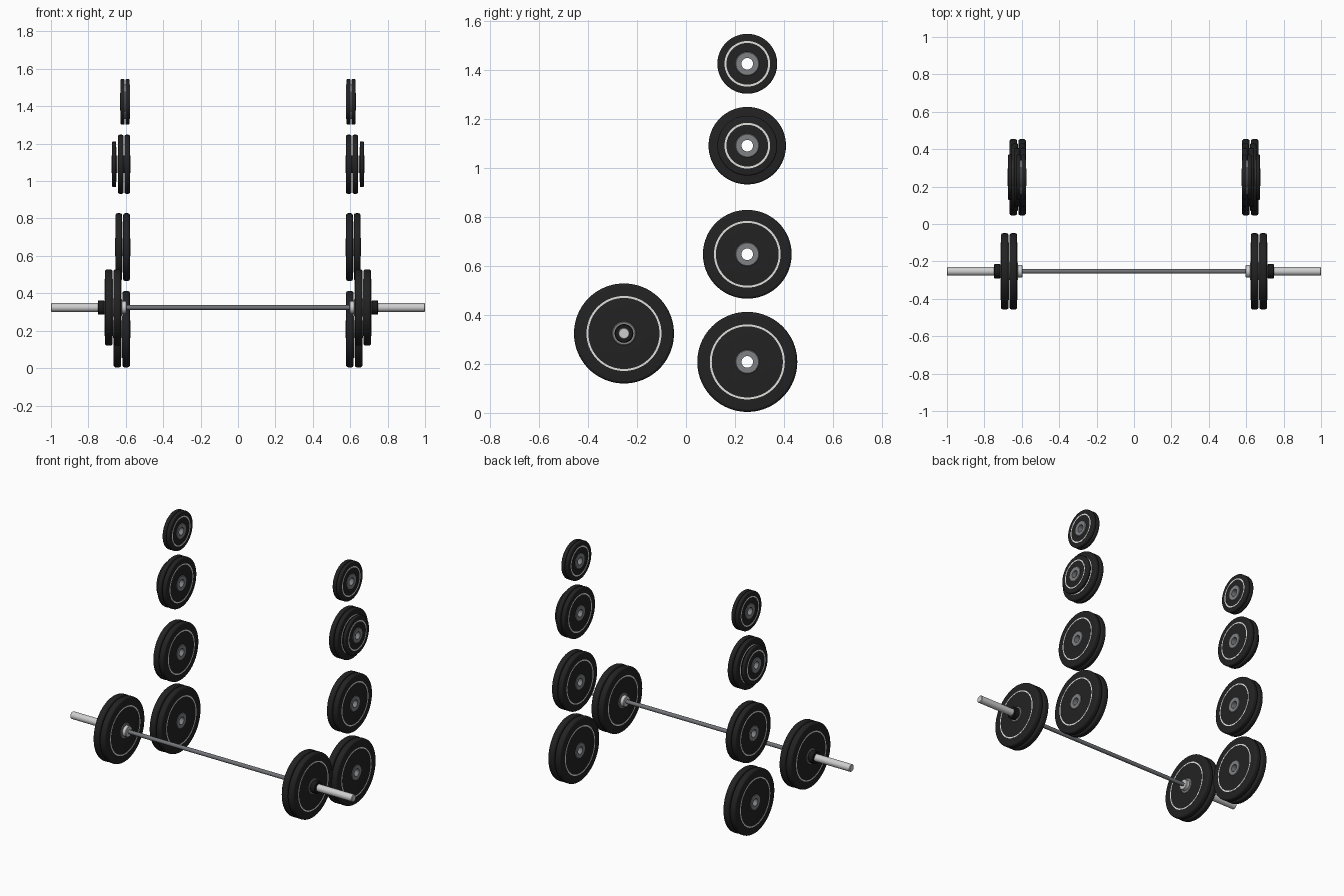
import bpy, bmesh, math

if "Cube" in bpy.data.objects:
    bpy.data.objects.remove(bpy.data.objects["Cube"])

def material(name, rgb):
    m = bpy.data.materials.new(name)
    m.diffuse_color = (*rgb, 1)
    m.use_nodes = True
    m.node_tree.nodes["Principled BSDF"].inputs["Base Color"].default_value = m.diffuse_color
    return m

RUBBER = material("black rubber", (0.016, 0.016, 0.017))
HUB = material("hub steel", (0.21, 0.22, 0.23))
LINE = material("white line", (0.75, 0.75, 0.73))
BAR = material("bar steel", (0.17, 0.175, 0.19))
SLEEVE = material("bright sleeve", (0.62, 0.62, 0.62))
COLLAR = material("dark collar", (0.01, 0.01, 0.011))

def lathe(name, profile, centre, mat, segs=64, closed=True):
    """Turn an (x, radius) profile round the x axis."""
    bm = bmesh.new()
    rings = []
    for x, r in profile:
        rings.append([bm.verts.new((x, r * math.cos(2 * math.pi * k / segs),
                                    r * math.sin(2 * math.pi * k / segs)))
                      for k in range(segs)])
    pairs = list(zip(rings, rings[1:]))
    if closed:
        pairs.append((rings[-1], rings[0]))
    else:
        bm.faces.new(rings[0])
        bm.faces.new(rings[-1])
    for a, b in pairs:
        for k in range(segs):
            j = (k + 1) % segs
            bm.faces.new((a[k], a[j], b[j], b[k]))
    bmesh.ops.recalc_face_normals(bm, faces=bm.faces)
    me = bpy.data.meshes.new(name)
    bm.to_mesh(me)
    bm.free()
    me.materials.append(mat)
    ob = bpy.data.objects.new(name, me)
    ob.location = centre
    bpy.context.collection.objects.link(ob)
    bpy.context.view_layer.objects.active = ob
    bpy.ops.object.select_all(action='DESELECT')
    ob.select_set(True)
    bpy.ops.object.shade_smooth_by_angle(angle=math.radians(35))
    return ob

def rod(name, x0, x1, r, y, z, mat, bevel=0.003):
    lathe(name, [(x0, r - bevel), (x0 + bevel, r), (x1 - bevel, r), (x1, r - bevel)],
          (0, y, z), mat, 48, closed=False)

def plate(name, x, y, z, radius, thick, line_r):
    """Weight plate: rounded rubber disc, steel hub, painted line on both faces."""
    h, b = thick / 2, thick * 0.3
    arc = [(h - b + b * math.sin(a), radius - b + b * math.cos(a))
           for a in (math.radians(d) for d in (90, 67, 45, 22, 0))]
    rim = arc + [(-px, r) for px, r in reversed(arc)]
    lathe(name + "_disc", [(h, 0.045)] + rim + [(-h, 0.045)], (x, y, z), RUBBER, 80)
    w = h + 0.003
    lathe(name + "_hub", [(w, 0.0235), (w, 0.046), (w - 0.003, 0.049),
                          (-w + 0.003, 0.049), (-w, 0.046), (-w, 0.0235)],
          (x, y, z), HUB, 48)
    for s in (-1, 1):
        lathe(name + "_line", [(s * (h - 0.001), line_r - 0.004), (s * (h + 0.001), line_r - 0.004),
                               (s * (h + 0.001), line_r + 0.004), (s * (h - 0.001), line_r + 0.004)],
              (x, y, z), LINE, 80)

# stored plates: (height, [(centre x, radius, thickness, line radius), ...])
STACKS = {
    "large": (0.208, [(0.598, 0.204, 0.040, 0.149), (0.645, 0.204, 0.041, 0.149)]),
    "medium": (0.647, [(0.596, 0.181, 0.036, 0.132), (0.637, 0.181, 0.036, 0.132)]),
    "small": (1.09, [(0.592, 0.158, 0.029, 0.116), (0.627, 0.158, 0.029, 0.116),
                     (0.662, 0.122, 0.022, 0.089)]),
    "mini": (1.424, [(0.591, 0.122, 0.023, 0.089), (0.617, 0.122, 0.023, 0.089)]),
}
BY, BZ = -0.253, 0.324  # barbell axis

for side, s in (("right", 1), ("left", -1)):
    for size, (z, plates) in STACKS.items():
        for i, (x, r, t, lr) in enumerate(plates):
            plate(f"{side}_{size}_plate_{i + 1}", s * x, 0.25, z, r, t, lr)
    # loaded barbell end
    for i, x in enumerate((0.645, 0.691)):
        plate(f"{side}_bar_plate_{i + 1}", s * x, BY, BZ, 0.204, 0.041, 0.149)
    for name, a, b, r, m in (("sleeve", 0.61, 1.0, 0.023, SLEEVE),
                             ("flange", 0.597, 0.623, 0.034, SLEEVE),
                             ("collar", 0.714, 0.749, 0.038, COLLAR)):
        x0, x1 = sorted((s * a, s * b))
        rod(f"{side}_{name}", x0, x1, r, BY, BZ, m)

# bar grip
rod("bar_grip", -0.61, 0.61, 0.0125, BY, BZ, BAR)
